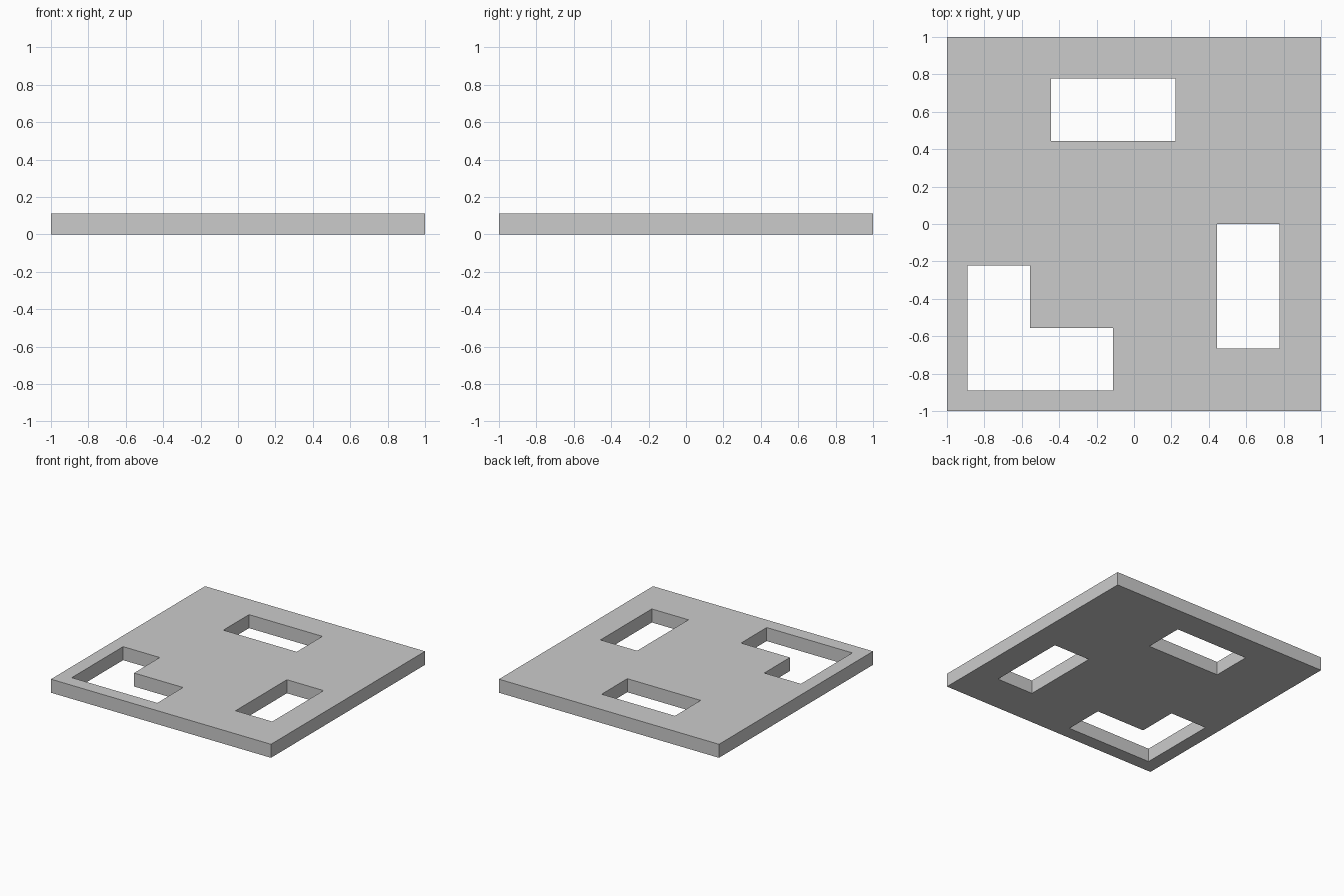
import bpy, bmesh

if "Cube" in bpy.data.objects:
    bpy.data.objects.remove(bpy.data.objects["Cube"])

U = 1 / 9            # layout module
THICKNESS = U


def rect(x0, y0, x1, y1):
    return [(x0, y0), (x1, y0), (x1, y1), (x0, y1)]


# Outer border and the three openings, in modules
outlines = [
    rect(-9, -9, 9, 9),
    rect(-4, 4, 2, 7),
    rect(4, -6, 7, 0),
    [(-8, -8), (-1, -8), (-1, -5), (-5, -5), (-5, -2), (-8, -2)],
]

# Flat profile with holes
bm = bmesh.new()
for loop in outlines:
    vs = [bm.verts.new((x * U, y * U, 0)) for x, y in loop]
    for i, v in enumerate(vs):
        bm.edges.new((v, vs[(i + 1) % len(vs)]))
bmesh.ops.triangle_fill(bm, edges=bm.edges[:], use_beauty=True, normal=(0, 0, 1))

# Thicken into a slab
ext = bmesh.ops.extrude_face_region(bm, geom=bm.faces[:], use_keep_orig=True)
top = [g for g in ext["geom"] if isinstance(g, bmesh.types.BMVert)]
bmesh.ops.translate(bm, verts=top, vec=(0, 0, THICKNESS))
bmesh.ops.recalc_face_normals(bm, faces=bm.faces[:])

mesh = bpy.data.meshes.new("slab_with_openings")
bm.to_mesh(mesh)
bm.free()
slab = bpy.data.objects.new("slab_with_openings", mesh)
bpy.context.collection.objects.link(slab)
